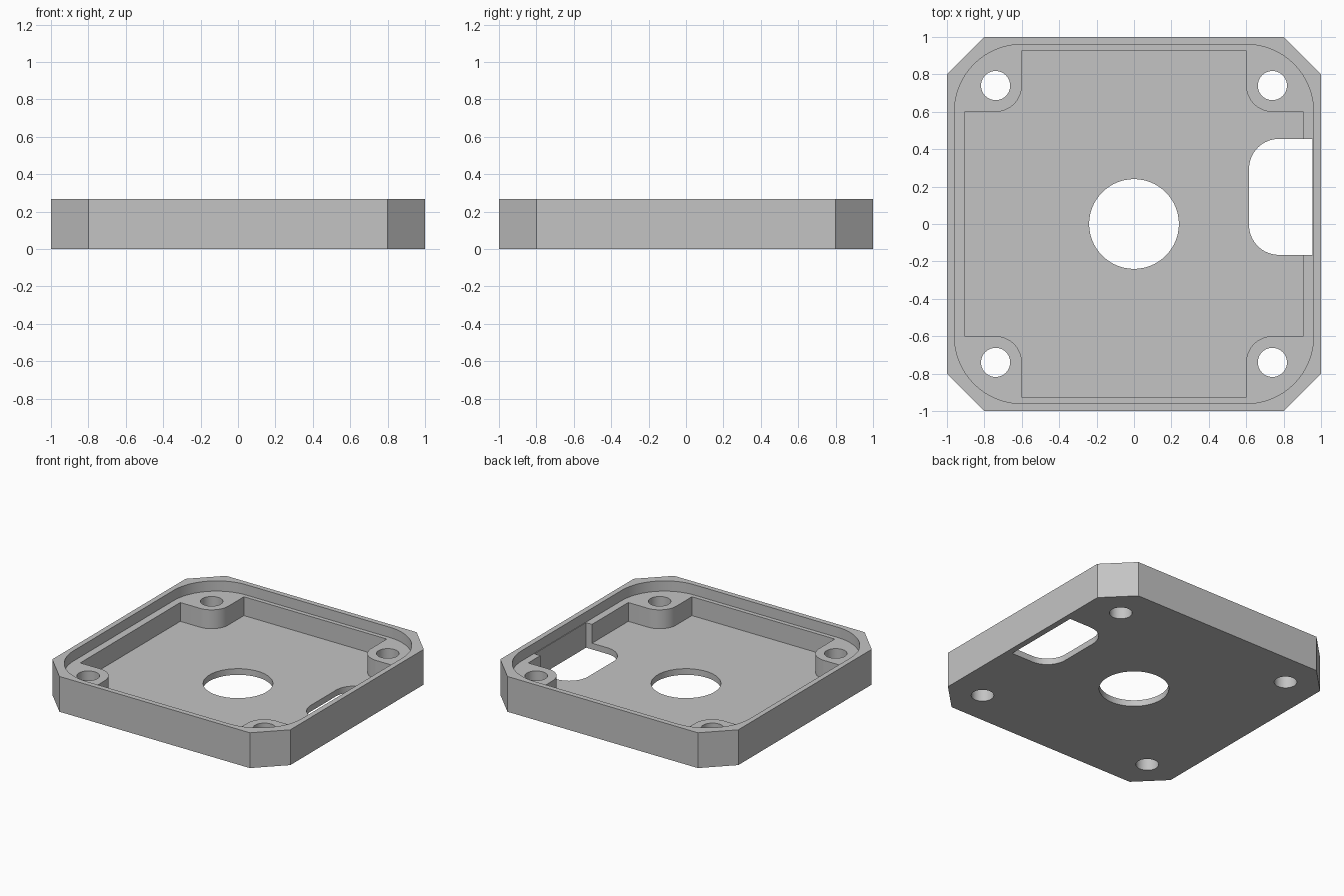
import bpy
import bmesh
from math import cos, sin, pi, radians

if "Cube" in bpy.data.objects:
    bpy.data.objects.remove(bpy.data.objects["Cube"], do_unlink=True)

HEIGHT, LEDGE, FLOOR = 0.268, 0.19, 0.047
BOLT, BOLT_R, POST_R = 0.74, 0.078, 0.14

grey = bpy.data.materials.new("plain grey")
grey.use_nodes = True
grey.diffuse_color = (0.55, 0.55, 0.55, 1)
grey.node_tree.nodes["Principled BSDF"].inputs["Base Color"].default_value = grey.diffuse_color


def arc(cx, cy, r, start, end, steps=16):
    """Points along an arc, angles in degrees."""
    angles = [radians(start + (end - start) * i / steps) for i in range(steps + 1)]
    return [(cx + r * cos(a), cy + r * sin(a)) for a in angles]


def circle(cx, cy, r, steps=64):
    return arc(cx, cy, r, 0, 360, steps)[:-1]


def four_corners(corner):
    """Repeat the outline of one corner by quarter turns."""
    points = []
    for _ in range(4):
        points += corner
        corner = [(-y, x) for x, y in corner]
    return points


def prism(name, outline, bottom, top):
    """Extrude a flat outline into a solid."""
    bm = bmesh.new()
    face = bm.faces.new([bm.verts.new((x, y, bottom)) for x, y in outline])
    result = bmesh.ops.extrude_face_region(bm, geom=[face])
    moved = [g for g in result["geom"] if isinstance(g, bmesh.types.BMVert)]
    bmesh.ops.translate(bm, verts=moved, vec=(0, 0, top - bottom))
    bmesh.ops.recalc_face_normals(bm, faces=bm.faces)
    mesh = bpy.data.meshes.new(name)
    bm.to_mesh(mesh)
    bm.free()
    mesh.materials.append(grey)
    obj = bpy.data.objects.new(name, mesh)
    bpy.context.collection.objects.link(obj)
    return obj


# Chamfered square tray body
tray = prism("tray", four_corners([(1, 0.8), (0.8, 1)]), 0, HEIGHT)

# Rounded recess for the lid
lid_outline = four_corners(arc(0.6, 0.6, 0.36, 0, 90, 24))

# Deep pocket that leaves a rounded screw post in each corner
post_curve = arc(BOLT, BOLT, POST_R, 270, 180)
side, end = 0.905, 0.928
inner = BOLT - POST_R
quarter = [(side, inner)] + post_curve + [(inner, end)]
mirrored = [(-x, y) for x, y in reversed(quarter)]
upper = quarter + mirrored
pocket_outline = upper + [(-x, -y) for x, y in upper]

# Side opening with two rounded inner corners
r = 0.16
opening_outline = ([(0.955, -0.165), (0.955, 0.455)]
                   + arc(0.615 + r, 0.455 - r, r, 90, 180)
                   + arc(0.615 + r, -0.165 + r, r, 180, 270))

cutters = [
    prism("lid_recess_cutter", lid_outline, LEDGE, HEIGHT + 0.1),
    prism("pocket_cutter", pocket_outline, FLOOR, HEIGHT + 0.05),
    prism("side_opening_cutter", opening_outline, -0.1, HEIGHT - 0.02),
    prism("centre_hole_cutter", circle(0, 0, 0.24), -0.1, HEIGHT - 0.03),
]
for sx in (-1, 1):
    for sy in (-1, 1):
        cutters.append(prism("screw_hole_cutter", circle(sx * BOLT, sy * BOLT, BOLT_R, 40),
                             -0.1, HEIGHT - 0.02))

# Cut everything out of the body
for cutter in cutters:
    cutter.hide_render = True
    mod = tray.modifiers.new(cutter.name, "BOOLEAN")
    mod.operation = "DIFFERENCE"
    mod.solver = "EXACT"
    mod.object = cutter

bpy.context.view_layer.update()
evaluated = tray.evaluated_get(bpy.context.evaluated_depsgraph_get())
finished = bpy.data.meshes.new_from_object(evaluated)
tray.modifiers.clear()
tray.data = finished
finished.name = "tray"
for cutter in cutters:
    bpy.data.objects.remove(cutter, do_unlink=True)

# Smooth the round walls and keep the edges sharp
bpy.ops.object.select_all(action="DESELECT")
tray.select_set(True)
bpy.context.view_layer.objects.active = tray
bpy.ops.object.shade_smooth_by_angle(angle=pi / 6)
